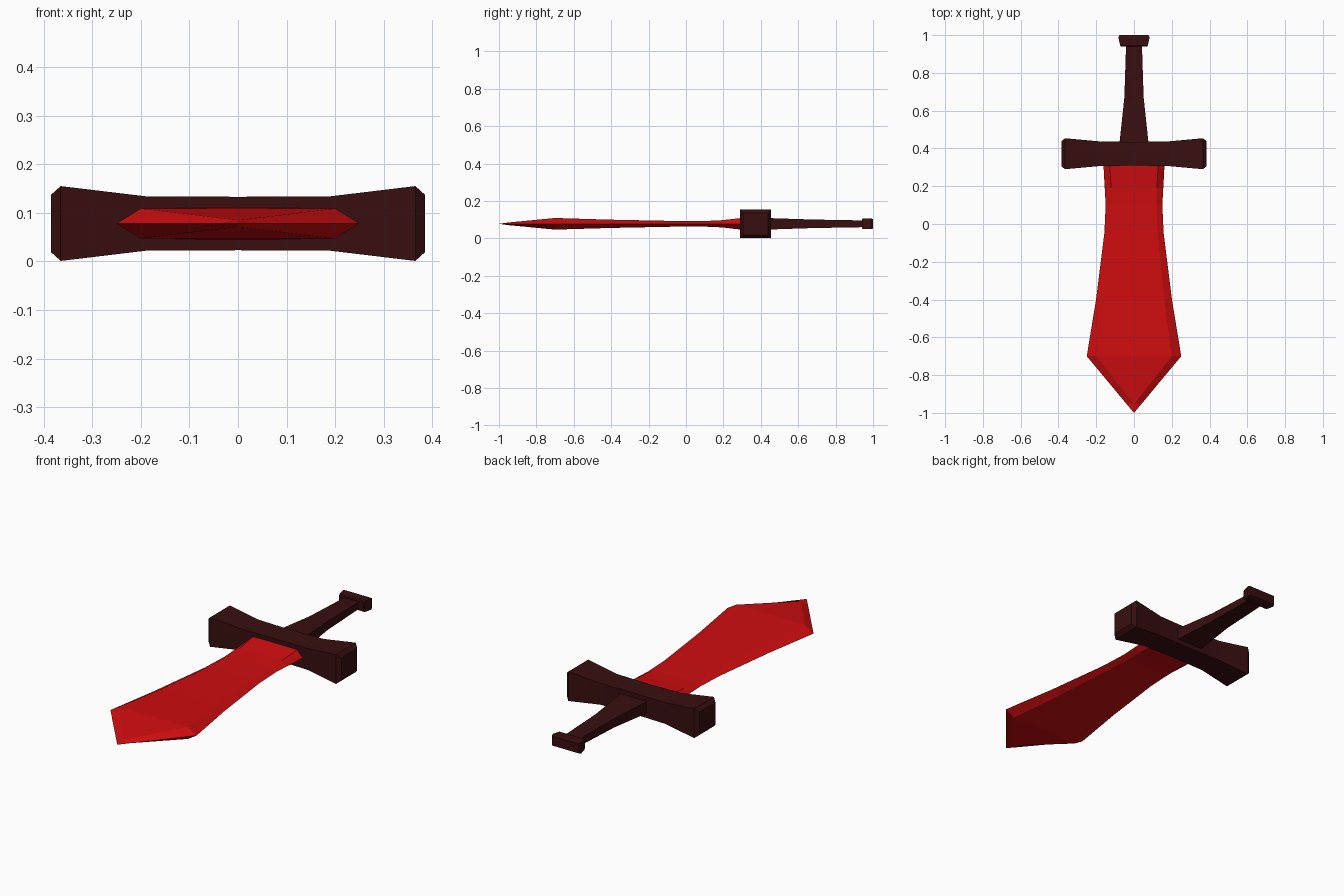
import bpy, bmesh

if "Cube" in bpy.data.objects:
    bpy.data.objects.remove(bpy.data.objects["Cube"])

ZC = 0.078   # mid-height of the lying sword


def material(name, rgb):
    m = bpy.data.materials.new(name)
    m.diffuse_color = (*rgb, 1)
    m.use_nodes = True
    m.node_tree.nodes["Principled BSDF"].inputs["Base Color"].default_value = m.diffuse_color
    return m


RED = material("blade red", (0.62, 0.004, 0.005))
DARK = material("dark maroon", (0.040, 0.0045, 0.005))


def loft(name, rings, mat):
    """Skin a list of equal-length point rings and cap both ends."""
    bm = bmesh.new()
    vs = [[bm.verts.new(p) for p in r] for r in rings]
    n = len(vs[0])
    for a, b in zip(vs, vs[1:]):
        for i in range(n):
            j = (i + 1) % n
            bm.faces.new((a[i], a[j], b[j], b[i]))
    bm.faces.new(vs[0])
    bm.faces.new(vs[-1])
    bmesh.ops.remove_doubles(bm, verts=bm.verts, dist=1e-5)
    bmesh.ops.recalc_face_normals(bm, faces=bm.faces)
    me = bpy.data.meshes.new(name)
    bm.to_mesh(me)
    bm.free()
    me.materials.append(mat)
    ob = bpy.data.objects.new(name, me)
    bpy.context.collection.objects.link(ob)
    return ob


def hexagon(y, w, f, t):
    """Blade section: edge half-width w, flat half-width f, half-thickness t."""
    return [(x, y, ZC + z) for x, z in
            ((w, 0), (f, t), (-f, t), (-w, 0), (-f, -t), (f, -t))]


def box_y(y, w, t):
    return [(x * w, y, ZC + z * t) for x, z in ((1, 1), (-1, 1), (-1, -1), (1, -1))]


def box_x(x, h, t, yc=0.372):
    return [(x, yc + a * h, ZC + b * t) for a, b in ((1, 1), (-1, 1), (-1, -1), (1, -1))]


# Blade: bevelled edges, waisted near the guard, flaring to a broad point
loft("blade", [hexagon(*s) for s in (
    (0.34, 0.163, 0.130, 0.036),
    (0.19, 0.155, 0.121, 0.019),
    (0.10, 0.150, 0.118, 0.015),
    (-0.05, 0.157, 0.125, 0.015),
    (-0.40, 0.201, 0.160, 0.022),
    (-0.70, 0.250, 0.200, 0.031),
    (-0.95, 0.042, 0.002, 0.007),
    (-1.00, 0.0, 0.0, 0.0))], RED)

# Crossguard: square bar swelling toward chamfered ends
half = ((0.19, 0.066, 0.056), (0.365, 0.082, 0.077), (0.385, 0.066, 0.059))
guard = [box_x(-x, h, t) for x, h, t in reversed(half)]
guard += [box_x(0, 0.062, 0.055)]
guard += [box_x(x, h, t) for x, h, t in half]
loft("crossguard", guard, DARK)

# Grip: tapered flat bar
loft("grip", [box_y(*s) for s in (
    (0.40, 0.080, 0.032), (0.67, 0.051, 0.023), (0.95, 0.042, 0.018))], DARK)

# Pommel: small flared block with a chamfered end
loft("pommel", [box_y(*s) for s in (
    (0.94, 0.071, 0.024), (0.945, 0.073, 0.028),
    (0.988, 0.083, 0.029), (1.0, 0.077, 0.025))], DARK)
